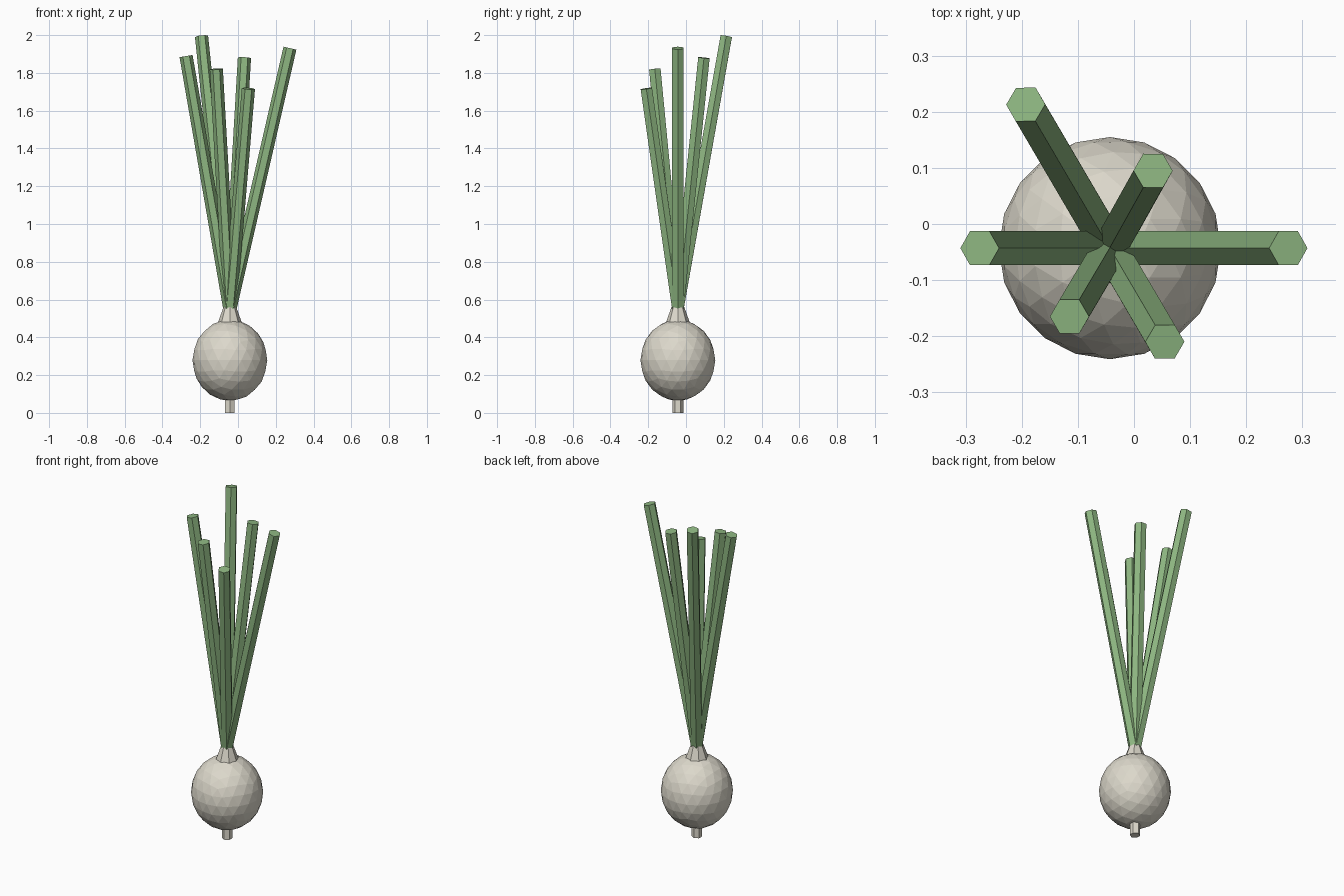
import bpy
from mathutils import Vector

cube = bpy.data.objects.get("Cube")
if cube:
    bpy.data.objects.remove(cube, do_unlink=True)

CX = CY = -0.043


def material(name, rgb):
    m = bpy.data.materials.new(name)
    m.use_nodes = True
    m.diffuse_color = (*rgb, 1)
    m.node_tree.nodes["Principled BSDF"].inputs["Base Color"].default_value = (*rgb, 1)
    return m


cream = material("cream", (0.72, 0.69, 0.60))
green = material("leaf green", (0.27, 0.47, 0.22))


def tapered(name, start, end, r1, r2, sides, mat, spin=0.0):
    """Flat-faced rod or cone running between two points."""
    start, end = Vector(start), Vector(end)
    axis = end - start
    bpy.ops.mesh.primitive_cone_add(vertices=sides, radius1=r1, radius2=r2,
                                    depth=axis.length, location=(start + end) / 2)
    ob = bpy.context.object
    ob.name = name
    # tilt straight over so the cross-section keeps its heading
    tilt = Vector((0, 0, 1)).rotation_difference(axis)
    ob.rotation_euler = tilt.to_euler()
    if spin:
        from mathutils import Matrix
        ob.data.transform(Matrix.Rotation(spin, 4, "Z"))
    ob.data.materials.append(mat)
    return ob


# Bulb
bpy.ops.mesh.primitive_ico_sphere_add(subdivisions=3, radius=1, location=(CX, CY, 0.279))
bulb = bpy.context.object
bulb.name = "bulb"
bulb.scale = (0.198, 0.198, 0.215)
bulb.data.materials.append(cream)

# Neck and root stub
tapered("neck", (CX, CY, 0.465), (CX, CY, 0.56), 0.068, 0.034, 8, cream)
tapered("root", (CX, CY, 0), (CX, CY, 0.1), 0.029, 0.029, 6, cream)

# Leaves fan out every sixty degrees; hexagons have a corner along each lean direction
QUARTER = 1.5708 / 3  # turns a corner from +y onto +x
tips = [(0.275, -0.043, 1.931), (0.034, 0.095, 1.88), (-0.193, 0.213, 1.993),
        (-0.275, -0.043, 1.889), (-0.115, -0.165, 1.82), (0.055, -0.21, 1.717)]
for i, tip in enumerate(tips):
    tapered(f"leaf_{i + 1}", (CX, CY, 0.55), tip, 0.035, 0.035, 6, green, QUARTER)
